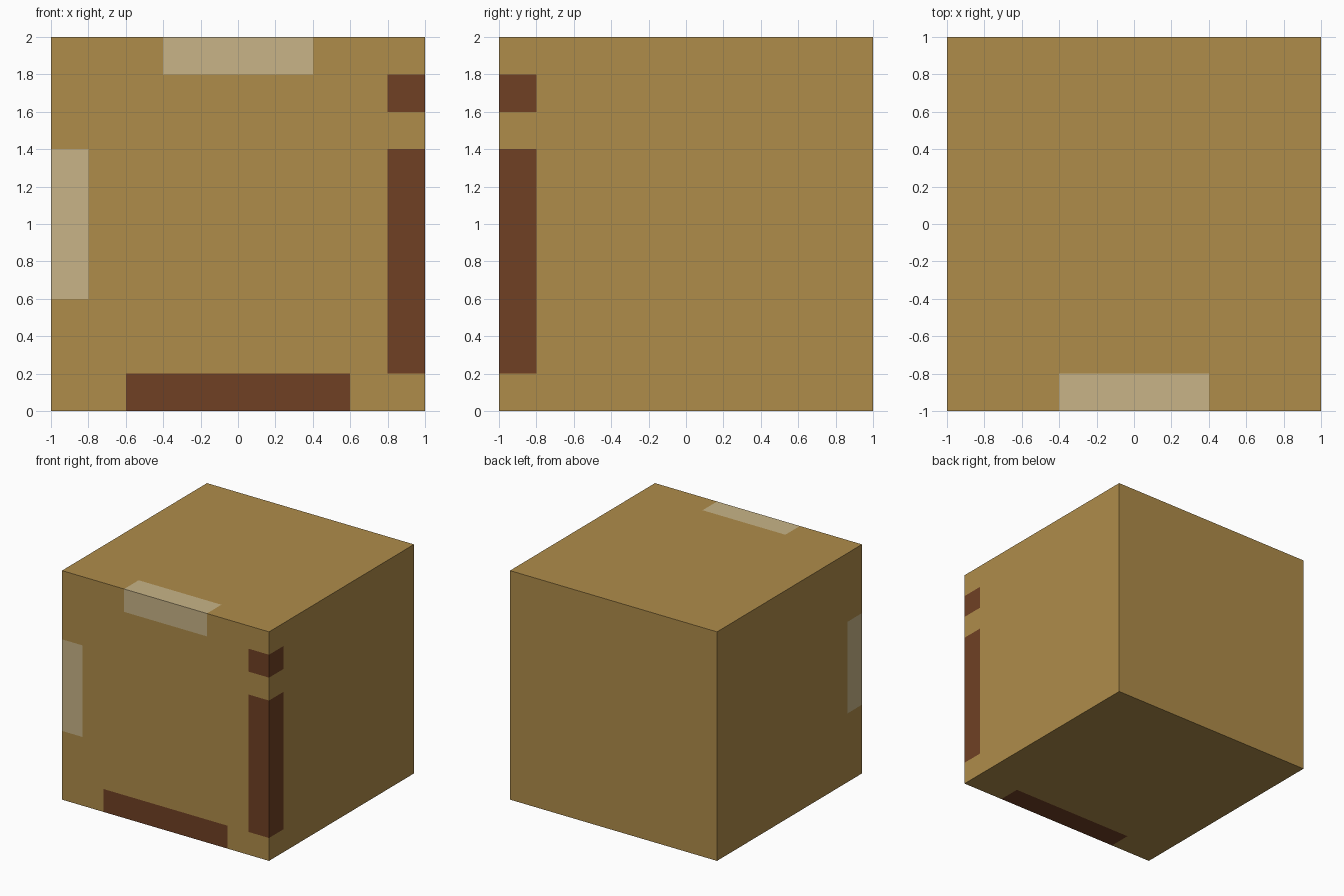
import bpy, bmesh
from mathutils import Vector

if "Cube" in bpy.data.objects:
    bpy.data.objects.remove(bpy.data.objects["Cube"])


def linear(c):
    c /= 255
    return c / 12.92 if c <= 0.04045 else ((c + 0.055) / 1.055) ** 2.4


def material(name, rgb):
    m = bpy.data.materials.new(name)
    m.diffuse_color = (*[linear(c) for c in rgb], 1)
    m.use_nodes = True
    m.node_tree.nodes["Principled BSDF"].inputs["Base Color"].default_value = m.diffuse_color
    return m


# Patches that wrap the front edges: (low corner, high corner, material index)
patches = [
    ((-0.4, -1, 1.8), (0.4, -0.8, 2.0), 1),    # pale, top edge
    ((-1, -1, 0.6), (-0.8, -0.8, 1.4), 1),     # pale, left edge
    ((0.8, -1, 1.6), (1, -0.8, 1.8), 2),       # brown square, right edge
    ((0.8, -1, 0.2), (1, -0.8, 1.4), 2),       # brown strip, right edge
    ((-0.6, -1, 0), (0.6, -0.8, 0.2), 2),      # brown strip, bottom edge
]

# Box body, cut along every patch border
bm = bmesh.new()
bmesh.ops.create_cube(bm, size=2)
bmesh.ops.translate(bm, verts=bm.verts, vec=(0, 0, 1))
cuts = {(axis, corner[axis]) for p in patches for corner in p[:2] for axis in range(3)}
for axis, value in sorted(cuts):
    if value in (-1, 1) and axis < 2 or value in (0, 2) and axis == 2:
        continue
    co, no = Vector(), Vector()
    co[axis], no[axis] = value, 1
    bmesh.ops.bisect_plane(bm, geom=bm.verts[:] + bm.edges[:] + bm.faces[:],
                           plane_co=co, plane_no=no)

# Colour the faces lying inside each patch region
for f in bm.faces:
    c = f.calc_center_median()
    for low, high, index in patches:
        if all(low[i] - 1e-4 < c[i] < high[i] + 1e-4 for i in range(3)):
            f.material_index = index

bmesh.ops.recalc_face_normals(bm, faces=bm.faces)
mesh = bpy.data.meshes.new("box")
bm.to_mesh(mesh)
bm.free()
for m in (material("tan body", (175, 140, 74)),
          material("pale patch", (200, 180, 135)),
          material("dark brown patch", (112, 64, 36))):
    mesh.materials.append(m)
bpy.context.collection.objects.link(bpy.data.objects.new("box", mesh))
